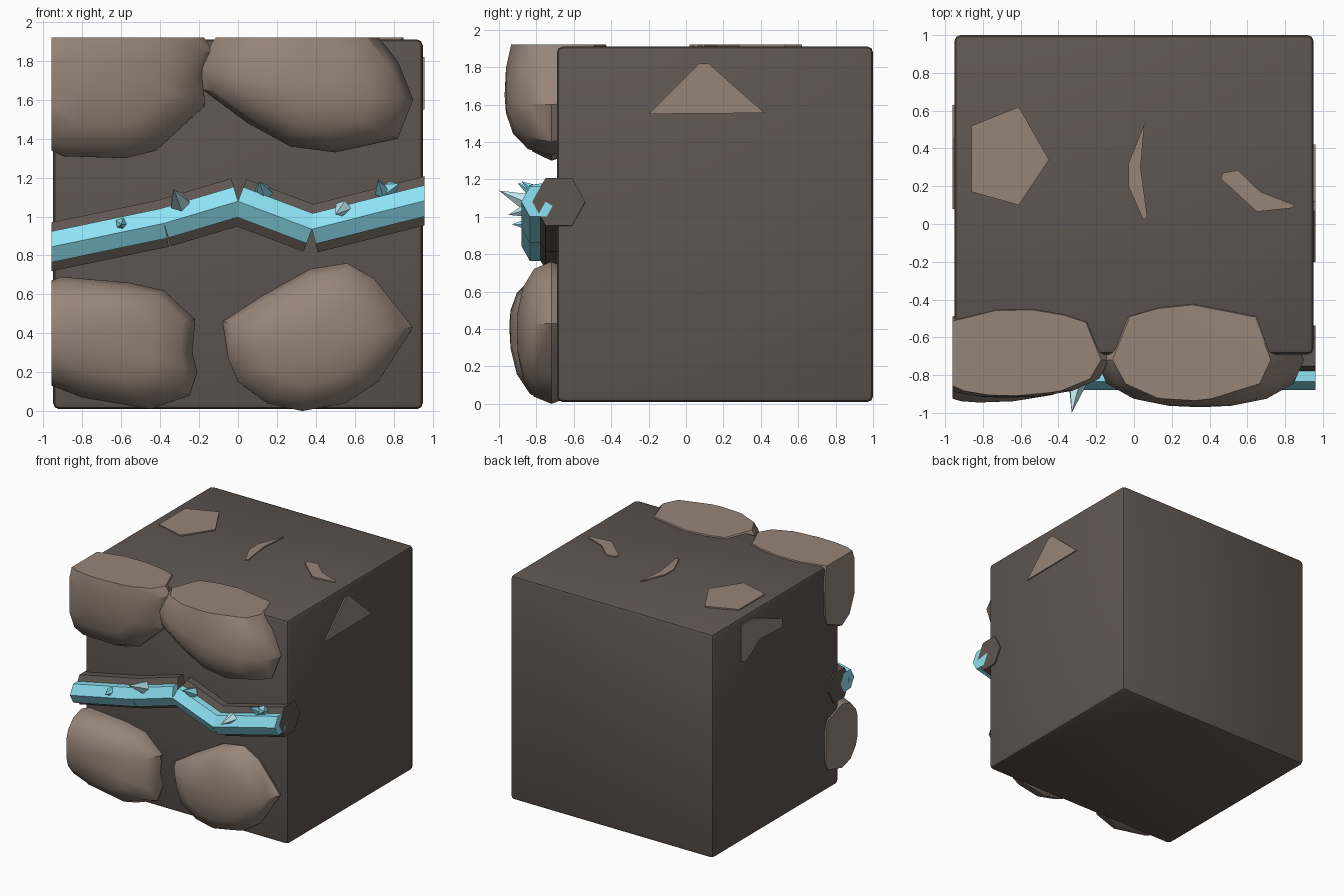
import bpy, bmesh, math
from mathutils import Vector

if "Cube" in bpy.data.objects:
    bpy.data.objects.remove(bpy.data.objects["Cube"])


def material(name, rgb):
    m = bpy.data.materials.new(name)
    m.diffuse_color = (*rgb, 1)
    m.use_nodes = True
    m.node_tree.nodes["Principled BSDF"].inputs["Base Color"].default_value = m.diffuse_color
    return m


DARK = material("dark_stone", (0.115, 0.092, 0.08))
TAN = material("tan_stone", (0.31, 0.235, 0.19))
CYAN = material("cyan_ore", (0.27, 0.76, 0.9))
PALE = material("pale_crystal", (0.5, 0.8, 0.86))
LIMITS = [((0.96, 0, 0), (1, 0, 0)), ((-0.96, 0, 0), (-1, 0, 0)),
          ((0, 0, 1.92), (0, 0, 1)), ((0, 0, 0), (0, 0, -1))]


def finish(bm, name, mat, smooth=None, clip=True):
    """Trim to the tile limits, cap the cuts and make the object."""
    if clip:
        for co, no in LIMITS:
            bmesh.ops.bisect_plane(bm, geom=bm.verts[:] + bm.edges[:] + bm.faces[:],
                                   plane_co=co, plane_no=no, clear_outer=True)
            edges = [e for e in bm.edges if e.is_boundary]
            if edges:
                bmesh.ops.holes_fill(bm, edges=edges)
    bmesh.ops.recalc_face_normals(bm, faces=bm.faces[:])
    for f in bm.faces:
        f.smooth = smooth is not None
    me = bpy.data.meshes.new(name)
    bm.to_mesh(me)
    bm.free()
    if smooth is not None:
        me.set_sharp_from_angle(angle=math.radians(smooth))
    me.materials.append(mat)
    ob = bpy.data.objects.new(name, me)
    bpy.context.collection.objects.link(ob)
    return ob


def loft(bm, rings, tip=None):
    """Skin rings of equal count, closed at both ends (last end by a tip point)."""
    rings = [[bm.verts.new(p) for p in r] for r in rings]
    n = len(rings[0])
    for a, b in zip(rings, rings[1:]):
        for i in range(n):
            j = (i + 1) % n
            bm.faces.new((a[i], a[j], b[j], b[i]))
    bm.faces.new(rings[0])
    if tip is None:
        bm.faces.new(rings[-1])
    else:
        t = bm.verts.new(tip)
        for i in range(n):
            bm.faces.new((rings[-1][i], rings[-1][(i + 1) % n], t))


# Main block
bm = bmesh.new()
bmesh.ops.create_cube(bm, size=1)
for v in bm.verts:
    v.co = Vector((v.co.x * 1.9, v.co.y * 1.69 + 0.155, v.co.z * 1.9 + 0.96))
bmesh.ops.bevel(bm, geom=bm.edges[:], offset=0.03, segments=2, profile=0.5, affect='EDGES')
finish(bm, "block", DARK, 30, clip=False)


# Boulders: front outline, peak (x, y, z), back depth
def boulder(name, outline, peak, back):
    px, py, pz = peak
    cx = sum(p[0] for p in outline) / len(outline)
    cz = sum(p[1] for p in outline) / len(outline)
    y0 = -0.72
    profile = [(0.45, back), (0.85, back - 0.07), (1, y0),
               (0.9, y0 + (py - y0) * 0.5), (0.64, y0 + (py - y0) * 0.82),
               (0.3, y0 + (py - y0) * 0.97)]
    rings = []
    for s, y in profile:
        k = (1 - s) if y < y0 else 0
        ox, oz = cx + (px - cx) * k, cz + (pz - cz) * k
        rings.append([(ox + (x - cx) * s, y, oz + (z - cz) * s) for x, z in outline])
    bm = bmesh.new()
    loft(bm, rings, peak)
    finish(bm, name, TAN, 40)


boulder("boulder_upper_left",
        [(-1.12, 1.42), (-0.9, 1.31), (-0.58, 1.3), (-0.42, 1.34), (-0.17, 1.57), (-0.18, 1.72),
         (-0.13, 1.85), (-0.25, 2.04), (-0.5, 2.16), (-0.9, 2.14), (-1.15, 1.85)],
        (-0.68, -0.92, 1.78), -0.45)
boulder("boulder_upper_right",
        [(-0.2, 1.77), (-0.18, 1.65), (0.05, 1.48), (0.27, 1.36), (0.5, 1.33), (0.82, 1.4),
         (0.9, 1.6), (0.82, 1.8), (0.7, 1.95), (0.3, 2.14), (0.0, 2.06), (-0.13, 1.9)],
        (0.35, -0.97, 1.65), -0.42)
boulder("boulder_lower_left",
        [(-1.14, 0.2), (-0.8, 0.07), (-0.45, 0.01), (-0.25, 0.08), (-0.21, 0.2), (-0.235, 0.3),
         (-0.22, 0.47), (-0.38, 0.62), (-0.56, 0.66), (-0.91, 0.69), (-1.14, 0.6)],
        (-0.82, -0.945, 0.42), -0.46)
boulder("boulder_lower_right",
        [(-0.08, 0.46), (0.12, 0.59), (0.37, 0.73), (0.56, 0.76), (0.7, 0.68), (0.9, 0.43),
         (0.72, 0.15), (0.55, 0.04), (0.33, 0.0), (0.15, 0.04), (0.0, 0.15), (-0.05, 0.27)],
        (0.38, -0.905, 0.38), -0.5)


# Stone chips showing through the top and sides
def chip(name, pts, place):
    bm = bmesh.new()
    loft(bm, [[place(a, b, d) for a, b in pts] for d in (-0.05, 0)])
    finish(bm, name, TAN, clip=False)


def on_top(a, b, d):
    return (a, b, 1.92 + d)


chip("top_chip_left", [(-0.86, 0.52), (-0.61, 0.62), (-0.45, 0.34), (-0.61, 0.1), (-0.86, 0.17)], on_top)
chip("top_chip_middle", [(0.055, 0.53), (0.035, 0.3), (0.07, 0.04), (0.05, 0.02), (-0.03, 0.2),
                         (-0.03, 0.32)], on_top)
chip("top_chip_right", [(0.46, 0.24), (0.47, 0.27), (0.55, 0.285), (0.67, 0.17), (0.85, 0.1),
                        (0.84, 0.085), (0.65, 0.065)], on_top)
chip("right_chip", [(-0.2, 1.55), (0.07, 1.82), (0.12, 1.82), (0.42, 1.555)],
     lambda a, b, d: (0.96 + d, a, b))
chip("left_chip", [(0.63, 1.85), (0.46, 1.85), (0.08, 1.7), (0.08, 1.63), (0.38, 1.64),
                   (0.57, 1.52), (0.63, 1.55)], lambda a, b, d: (-0.96 - d, a, b))

# Ore vein: straight hexagonal bars, a dark seam behind a cyan core
PATH = [(-1.06, 0.823), (-0.38, 0.965), (0, 1.078), (0.38, 0.935), (1.06, 1.106)]


def vein(name, y, r, mat):
    for k, ((x0, z0), (x1, z1)) in enumerate(zip(PATH, PATH[1:])):
        up = Vector((z0 - z1, 0, x1 - x0)).normalized()
        rings = []
        for x, z in ((x0, z0), (x1, z1)):
            rings.append([Vector((x, y + r * math.cos(i * math.pi / 3), z))
                          + up * r * math.sin(i * math.pi / 3) for i in range(6)])
        bm = bmesh.new()
        loft(bm, rings)
        finish(bm, f"{name}_{k + 1}", mat)


vein("vein_seam", -0.68, 0.142, DARK)
vein("vein_core", -0.79, 0.09, CYAN)

# Crystal shards: base, tip, radius
SHARDS = [((-0.3, -0.83, 1.07), (-0.33, -1.0, 1.14), 0.055, PALE),
          ((0.13, -0.79, 1.12), (0.11, -0.9, 1.18), 0.05, CYAN),
          ((0.54, -0.83, 1.04), (0.5, -0.95, 1.01), 0.045, PALE),
          ((0.74, -0.79, 1.13), (0.72, -0.88, 1.19), 0.04, CYAN),
          ((0.78, -0.78, 1.14), (0.83, -0.84, 1.17), 0.045, CYAN),
          ((-0.6, -0.84, 0.96), (-0.6, -0.93, 0.96), 0.035, CYAN)]
for k, (base, tip, r, mat) in enumerate(SHARDS):
    base, tip = Vector(base), Vector(tip)
    q = (tip - base).to_track_quat('Z', 'Y')
    ring = [base + q @ Vector((r * math.cos(i * math.tau / 5), r * math.sin(i * math.tau / 5), 0))
            for i in range(5)]
    bm = bmesh.new()
    loft(bm, [ring], tip)
    finish(bm, f"crystal_shard_{k + 1}", mat, clip=False)
